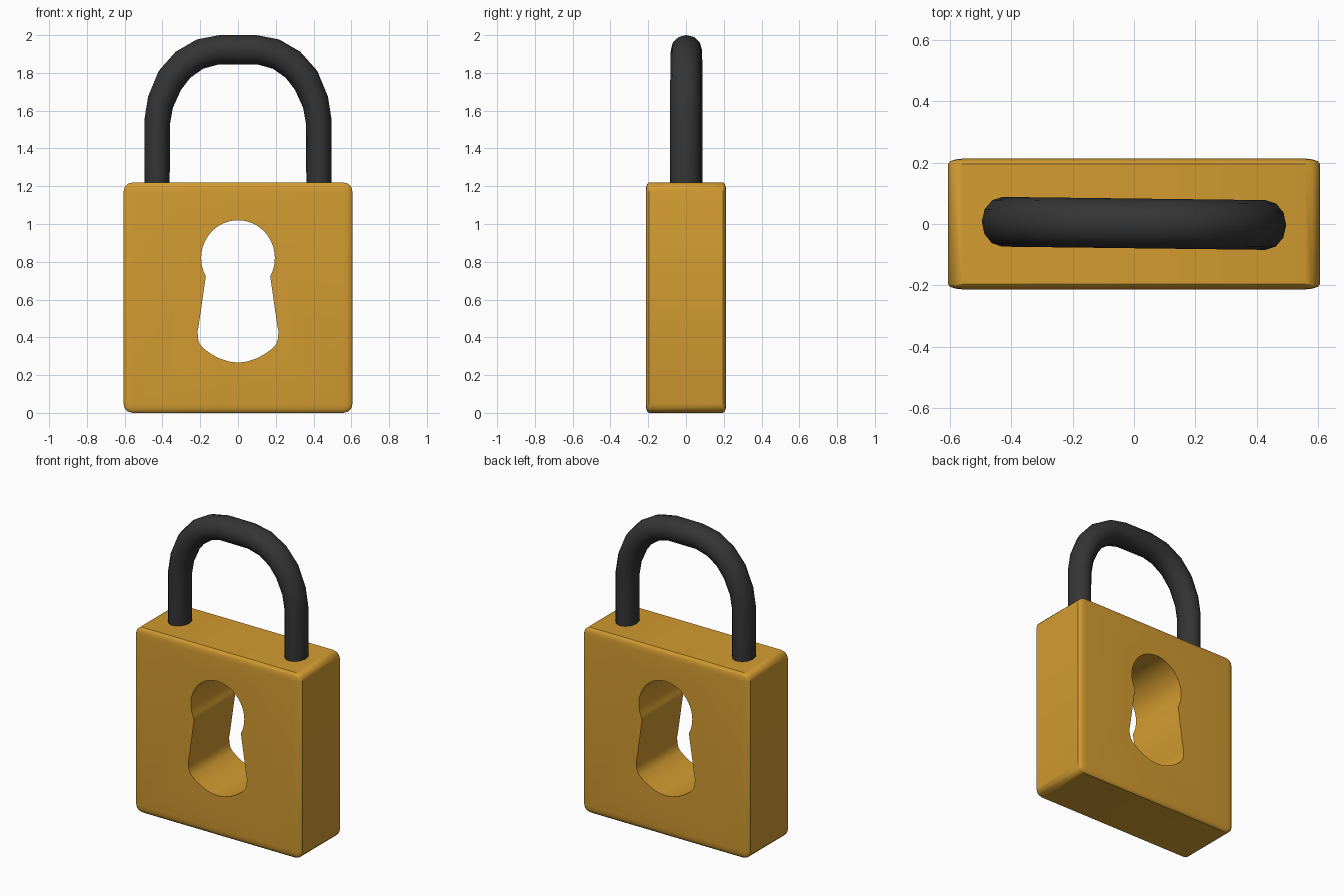
import bpy, bmesh
from math import sin, cos, pi, radians

if "Cube" in bpy.data.objects:
    bpy.data.objects.remove(bpy.data.objects["Cube"])


def material(name, color):
    m = bpy.data.materials.new(name)
    m.diffuse_color = color
    m.use_nodes = True
    m.node_tree.nodes["Principled BSDF"].inputs["Base Color"].default_value = m.diffuse_color
    return m


def make_object(name, bm, mat=None):
    bmesh.ops.recalc_face_normals(bm, faces=bm.faces)
    me = bpy.data.meshes.new(name)
    bm.to_mesh(me)
    bm.free()
    ob = bpy.data.objects.new(name, me)
    bpy.context.collection.objects.link(ob)
    if mat:
        me.materials.append(mat)
    return ob


def activate(ob):
    bpy.ops.object.select_all(action='DESELECT')
    ob.select_set(True)
    bpy.context.view_layer.objects.active = ob


brass = material("brass", (0.65, 0.33, 0.03, 1))
dark = material("dark_steel", (0.035, 0.035, 0.035, 1))

# Body: rounded cube, stretched after bevelling so the rounding stretches too
bm = bmesh.new()
bmesh.ops.create_cube(bm, size=1)
bmesh.ops.bevel(bm, geom=bm.edges[:], offset=0.04, segments=3,
                profile=0.5, affect='EDGES')
bmesh.ops.scale(bm, vec=(1.212, 0.426, 1.22), verts=bm.verts)
bmesh.ops.translate(bm, vec=(0, 0, 0.61), verts=bm.verts)
body = make_object("body", bm, brass)

# Keyhole: round head over a flared slot with a curved foot
head = [(0.195 * cos(a), 0.82 + 0.2 * sin(a))
        for a in (radians(-29 + 238 * i / 32) for i in range(33))]
foot = [(0.207, 0.47), (0.214, 0.43), (0.212, 0.395), (0.203, 0.365),
        (0.185, 0.343), (0.14, 0.31), (0.1, 0.289), (0.05, 0.272)]
outline = head + [(-x, z) for x, z in foot] + [(0, 0.266)] + foot[::-1]
bm = bmesh.new()
face = bm.faces.new([bm.verts.new((x, -0.5, z)) for x, z in outline])
ext = bmesh.ops.extrude_face_region(bm, geom=[face])
bmesh.ops.translate(bm, vec=(0, 1, 0),
                    verts=[v for v in ext["geom"] if isinstance(v, bmesh.types.BMVert)])
cutter = make_object("keyhole_cutter", bm)
cutter.hide_render = True

activate(body)
cut = body.modifiers.new("keyhole", 'BOOLEAN')
cut.object = cutter
cut.operation = 'DIFFERENCE'
cut.solver = 'EXACT'
bpy.ops.object.modifier_apply(modifier=cut.name)
bpy.data.objects.remove(cutter)
body.data.materials.clear()
body.data.materials.append(brass)
bpy.ops.object.shade_smooth_by_angle(angle=radians(35))

# Shackle: rings between outer and inner silhouette points, mirrored in x
half = [((-0.496, 1.15), (-0.362, 1.15)), ((-0.496, 1.55), (-0.36, 1.53)),
        ((-0.476, 1.675), (-0.345, 1.615)), ((-0.42, 1.81), (-0.302, 1.71)),
        ((-0.33, 1.912), (-0.252, 1.775)), ((-0.218, 1.977), (-0.185, 1.822)),
        ((-0.098, 2.0), (-0.102, 1.845))]
path = half + [((-o[0], o[1]), (-i[0], i[1])) for o, i in reversed(half)]
SIDES = 12
bm = bmesh.new()
rings = []
for (ox, oz), (ix, iz) in path:
    ring = []
    for k in range(SIDES):
        c, s = cos(2 * pi * k / SIDES), sin(2 * pi * k / SIDES)
        ring.append(bm.verts.new(((ox + ix) / 2 + c * (ox - ix) / 2, 0.081 * s,
                                  (oz + iz) / 2 + c * (oz - iz) / 2)))
    rings.append(ring)
for a, b in zip(rings, rings[1:]):
    for k in range(SIDES):
        n = (k + 1) % SIDES
        bm.faces.new((a[k], a[n], b[n], b[k]))
bm.faces.new(rings[0])
bm.faces.new(rings[-1])
shackle = make_object("shackle", bm, dark)
shackle.location.y = 0.002
shackle.rotation_euler.z = radians(-0.7)
activate(shackle)
bpy.ops.object.shade_smooth_by_angle(angle=radians(40))
